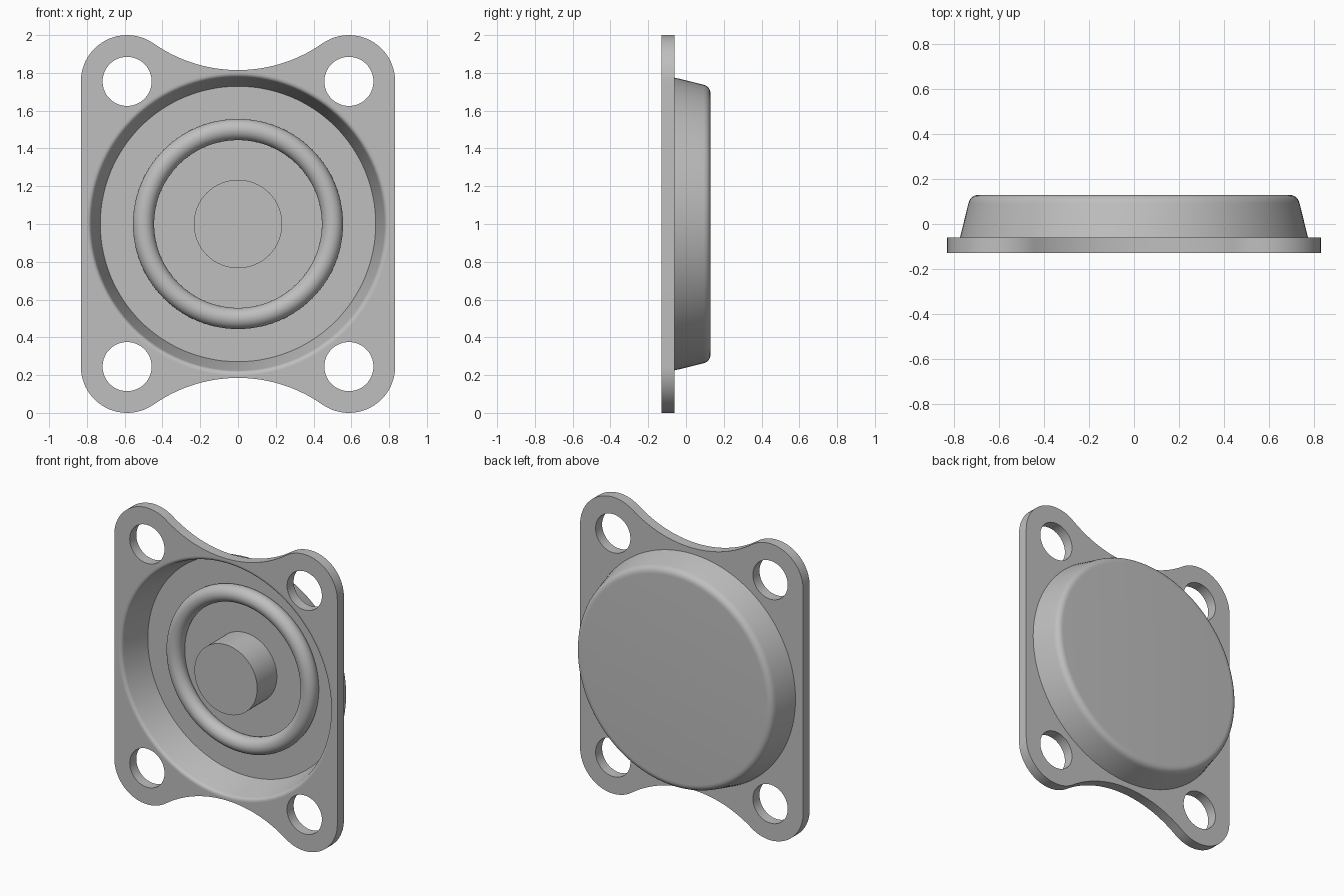
import bpy, bmesh
from math import sin, cos, pi, atan2, hypot, radians
from mathutils import Vector

cube = bpy.data.objects.get("Cube")
if cube:
    bpy.data.objects.remove(cube, do_unlink=True)

grey = bpy.data.materials.new("plain grey")
grey.use_nodes = True
grey.diffuse_color = (0.52, 0.52, 0.52, 1)
grey.node_tree.nodes["Principled BSDF"].inputs["Base Color"].default_value = grey.diffuse_color

FRONT, PLATE_BACK, FLOOR, BACK = -0.13, -0.06, 0.08, 0.13
MID_Z = 1.0


def arc(cx, cy, r, start, end, n):
    """Points along an arc, both ends included."""
    return [(cx + r * cos(start + (end - start) * i / n),
             cy + r * sin(start + (end - start) * i / n)) for i in range(n + 1)]


def rounded(before, corner, after, reach, n=8):
    """Soft curve replacing a profile corner."""
    c = Vector(corner)
    p = c + (Vector(before) - c).normalized() * reach
    q = c + (Vector(after) - c).normalized() * reach
    return [tuple(p * (1 - t) ** 2 + c * 2 * t * (1 - t) + q * t * t)
            for t in (i / n for i in range(n + 1))]


def finish(obj):
    """Merge seams, face normals outward, shade and colour."""
    bm = bmesh.new()
    bm.from_mesh(obj.data)
    bmesh.ops.remove_doubles(bm, verts=bm.verts, dist=1e-5)
    bmesh.ops.recalc_face_normals(bm, faces=bm.faces)
    bm.to_mesh(obj.data)
    bm.free()
    obj.data.materials.clear()
    obj.data.materials.append(grey)
    bpy.ops.object.select_all(action='DESELECT')
    obj.select_set(True)
    bpy.context.view_layer.objects.active = obj
    bpy.ops.object.shade_smooth_by_angle(angle=radians(30))


def lathe(name, profile, closed=False, steps=128):
    """Revolve (radius, y) points around the dish axis."""
    bm = bmesh.new()
    verts = [bm.verts.new((r, y, 0)) for r, y in profile]
    edges = [bm.edges.new(pair) for pair in zip(verts, verts[1:])]
    if closed:
        edges.append(bm.edges.new((verts[-1], verts[0])))
    bmesh.ops.spin(bm, geom=verts + edges, cent=(0, 0, 0), axis=(0, 1, 0),
                   angle=2 * pi, steps=steps)
    mesh = bpy.data.meshes.new(name)
    bm.to_mesh(mesh)
    bm.free()
    obj = bpy.data.objects.new(name, mesh)
    obj.location.z = MID_Z
    bpy.context.collection.objects.link(obj)
    finish(obj)


# Flange plate: rounded lugs joined by concave arcs above and below
lug_x, lug_z, lug_r, waist_z = 0.587, 0.755, 0.245, 0.815
d = waist_z - lug_z
waist_r = (lug_x ** 2 + d ** 2 - lug_r ** 2) / (2 * (lug_r - d))
waist_c = waist_z + waist_r
lean = atan2(waist_c - lug_z, lug_x)  # tangent direction between lug and waist
upper = (arc(lug_x, lug_z, lug_r, 0, pi - lean, 24)
         + arc(0, waist_c, waist_r, -lean, lean - pi, 40)[1:-1]
         + arc(-lug_x, lug_z, lug_r, lean, pi, 24))
outline = upper + [(-x, -z) for x, z in upper]

OPENING = 0.803
loops = [outline, arc(0, 0, OPENING, 0, 2 * pi, 128)[:-1]]
for sx in (-1, 1):
    for sz in (-1, 1):
        loops.append(arc(sx * lug_x, sz * lug_z, 0.13, 0, 2 * pi, 48)[:-1])

curve = bpy.data.curves.new("flange_outline", 'CURVE')
curve.dimensions = '2D'
curve.fill_mode = 'BOTH'
curve.extrude = (PLATE_BACK - FRONT) / 2
for loop in loops:
    spline = curve.splines.new('POLY')
    spline.points.add(len(loop) - 1)
    for point, (x, z) in zip(spline.points, loop):
        point.co = (x, z, 0, 1)
    spline.use_cyclic_u = True
plate = bpy.data.objects.new("flange_plate", curve)
plate.rotation_euler.x = pi / 2
plate.location = (0, (FRONT + PLATE_BACK) / 2, MID_Z)
bpy.context.collection.objects.link(plate)
bpy.ops.object.select_all(action='DESELECT')
plate.select_set(True)
bpy.context.view_layer.objects.active = plate
bpy.ops.object.convert(target='MESH')
finish(bpy.context.view_layer.objects.active)

# Dish: thin tapered wall with a soft lip in front and a soft edge behind
floor_edge, rim = (0.729, FLOOR), (0.781, FRONT)
wall_foot, back_corner = (0.775, PLATE_BACK), (0.728, BACK)
dish = ([(0, FLOOR), floor_edge]
        + rounded(floor_edge, rim, (OPENING, FRONT), 0.022)
        + [(OPENING, FRONT), (OPENING, PLATE_BACK), wall_foot]
        + rounded(wall_foot, back_corner, (0, BACK), 0.04)
        + [(0, BACK)])
lathe("dish", dish)

# Raised ring on the dish floor
lathe("floor_ring", arc(0.5, 0.05, 0.056, 0, 2 * pi, 32)[:-1], closed=True)

# Centre boss, flush with the plate front
lathe("centre_boss", [(0, FRONT), (0.234, FRONT), (0.234, FLOOR + 0.01), (0, FLOOR + 0.01)], steps=96)
